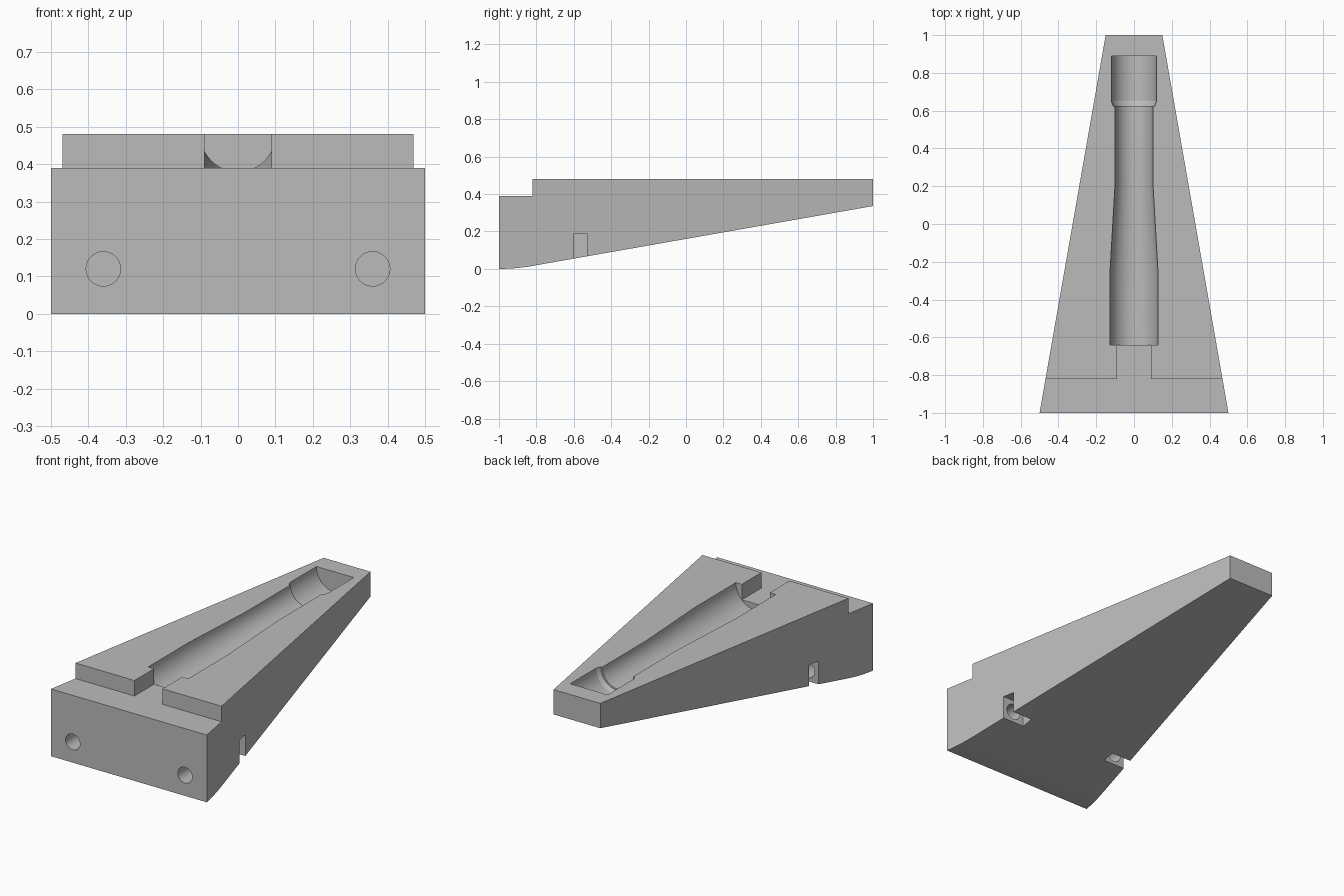
import bpy
import bmesh
import math
from mathutils import Matrix, Vector

cube = bpy.data.objects.get("Cube")
if cube:
    bpy.data.objects.remove(cube, do_unlink=True)

mat = bpy.data.materials.new("plain grey")
mat.use_nodes = True
GREY = (0.5, 0.5, 0.5, 1)
mat.diffuse_color = GREY
mat.node_tree.nodes["Principled BSDF"].inputs["Base Color"].default_value = GREY

TOP = 0.48
STEP = 0.39


def finish(name, bm):
    bmesh.ops.recalc_face_normals(bm, faces=bm.faces)
    mesh = bpy.data.meshes.new(name)
    bm.to_mesh(mesh)
    bm.free()
    mesh.materials.append(mat)
    obj = bpy.data.objects.new(name, mesh)
    bpy.context.collection.objects.link(obj)
    return obj


def loft(name, ring_a, ring_b):
    """Solid between two matching outlines."""
    bm = bmesh.new()
    a = [bm.verts.new(p) for p in ring_a]
    b = [bm.verts.new(p) for p in ring_b]
    bm.faces.new(a)
    bm.faces.new(b[::-1])
    for i in range(len(a)):
        j = (i + 1) % len(a)
        bm.faces.new((a[i], a[j], b[j], b[i]))
    return finish(name, bm)


def box(name, lo, hi):
    outline = [(lo[0], lo[1]), (hi[0], lo[1]), (hi[0], hi[1]), (lo[0], hi[1])]
    return loft(name, [(x, y, lo[2]) for x, y in outline],
                [(x, y, hi[2]) for x, y in outline])


def turned(name, profile, centre, sides):
    """Solid of revolution along y; profile is (radius, y)."""
    bm = bmesh.new()
    rings = []
    for r, y in profile:
        ring = []
        for i in range(sides):
            t = 2 * math.pi * i / sides
            ring.append(bm.verts.new((centre[0] + r * math.cos(t), y,
                                      centre[1] + r * math.sin(t))))
        rings.append(ring)
    for a, b in zip(rings, rings[1:]):
        for i in range(sides):
            j = (i + 1) % sides
            bm.faces.new((a[i], a[j], b[j], b[i]))
    bm.faces.new(rings[0])
    bm.faces.new(rings[-1][::-1])
    return finish(name, bm)


# Wedge body: side profile with a softly rounded heel, narrowing to the back
def half_width(y):
    return 0.325 - 0.175 * y


start, bend, end = Vector((-1, 0)), Vector((-0.912, 0)), Vector((-0.824, 0.0154))
heel = []
for i in range(7):
    t = i / 6
    heel.append(tuple(start * (1 - t) ** 2 + bend * 2 * t * (1 - t) + end * t * t))
side = heel + [(1, 0.336), (1, TOP), (-1, TOP)]
body = loft("wedge_body", [(-half_width(y), y, z) for y, z in side],
            [(half_width(y), y, z) for y, z in side])

# Front ledge and the channel leading to the groove, as one T-shaped cutter
tee = [(-1, -1.2), (1, -1.2), (1, -0.82), (0.09, -0.82),
       (0.09, -0.6), (-0.09, -0.6), (-0.09, -0.82), (-1, -0.82)]
cutters = [loft("ledge_cutter", [(x, y, STEP) for x, y in tee],
                [(x, y, 0.7) for x, y in tee])]

# Long turned groove sunk half deep in the top
groove = [(0.128, -0.64), (0.128, -0.27), (0.1, 0.22), (0.1, 0.625),
          (0.11, 0.625), (0.12, 0.65), (0.12, 0.89)]
cutters.append(turned("groove_cutter", groove, (0, TOP), 96))

# Nut slots in the sides and bolt holes from the front
for s in (-1, 1):
    xs = sorted((s * 0.29, s * 0.7))
    cutters.append(box("slot_cutter", (xs[0], -0.6, -0.2), (xs[1], -0.53, 0.19)))
    cutters.append(turned("hole_cutter", [(0.046, -1.1), (0.046, -0.56)],
                          (s * 0.36, 0.12), 40))

for cutter in cutters:
    cutter.hide_render = True
    mod = body.modifiers.new(cutter.name, 'BOOLEAN')
    mod.operation = 'DIFFERENCE'
    mod.solver = 'EXACT'
    mod.object = cutter

# Bake the cuts and drop the cutters
bpy.context.view_layer.update()
evaluated = body.evaluated_get(bpy.context.evaluated_depsgraph_get())
baked = bpy.data.meshes.new_from_object(evaluated)
body.modifiers.clear()
body.data = baked
baked.materials.clear()
baked.materials.append(mat)
for poly in baked.polygons:
    poly.material_index = 0
for cutter in cutters:
    bpy.data.objects.remove(cutter, do_unlink=True)

bpy.ops.object.select_all(action='DESELECT')
body.select_set(True)
bpy.context.view_layer.objects.active = body
bpy.ops.object.shade_smooth_by_angle(angle=math.radians(20))
